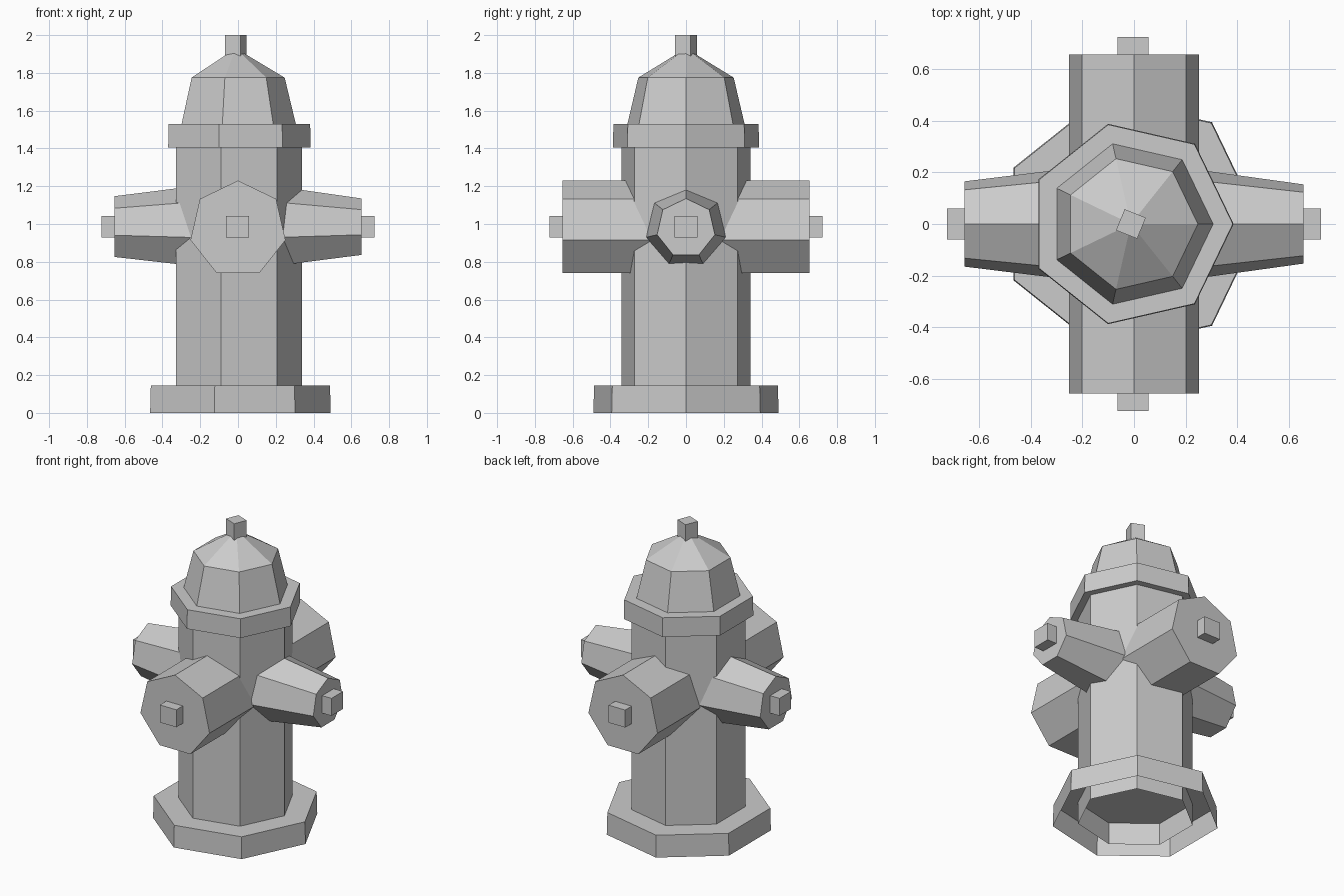
import bpy, bmesh
from math import cos, sin, pi, radians
from mathutils import Vector

if "Cube" in bpy.data.objects:
    bpy.data.objects.remove(bpy.data.objects["Cube"])

UP = Vector((0, 0, 1))
CX = -0.012          # the seven-sided column sits slightly off centre
NOZZLE_Z = 0.972


def finish(name, bm):
    bmesh.ops.recalc_face_normals(bm, faces=bm.faces)
    me = bpy.data.meshes.new(name)
    bm.to_mesh(me)
    bm.free()
    ob = bpy.data.objects.new(name, me)
    bpy.context.collection.objects.link(ob)
    return ob


def hept(name, origin, axis, first, rings, cap_start=True, cap_end=True):
    """Seven-sided loft: rings of (radius, distance along axis); radius 0 is a tip."""
    bm = bmesh.new()
    origin, axis, first = Vector(origin), Vector(axis), Vector(first)
    side = axis.cross(first)
    loops = []
    for r, h in rings:
        n = 7 if r > 0 else 1
        loops.append([bm.verts.new(origin + axis * h
                      + (first * cos(2 * pi * i / 7) + side * sin(2 * pi * i / 7)) * r)
                      for i in range(n)])
    for a, b in zip(loops, loops[1:]):
        for i in range(7):
            j = (i + 1) % 7
            if len(b) == 1:
                bm.faces.new((a[i], a[j], b[0]))
            else:
                bm.faces.new((a[i], a[j], b[j], b[i]))
    if cap_start:
        bm.faces.new(loops[0])
    if cap_end and len(loops[-1]) > 1:
        bm.faces.new(loops[-1])
    return finish(name, bm)


def box(name, centre, size, turn=0):
    bm = bmesh.new()
    bmesh.ops.create_cube(bm, size=1)
    bmesh.ops.scale(bm, vec=size, verts=bm.verts)
    ob = finish(name, bm)
    ob.location = centre
    ob.rotation_euler.z = turn
    return ob


# Upright column: base flange open underneath, open tube, rim and bonnet
column = (CX, 0, 0)
hept("base_flange", column, UP, (1, 0, 0), [(0.503, 0), (0.499, 0.145)], cap_start=False)
hept("barrel", column, UP, (1, 0, 0), [(0.35, 0), (0.35, 1.42)], False, False)
hept("rim", column, UP, (1, 0, 0), [(0.397, 1.405), (0.394, 1.53)])
hept("bonnet", column, UP, (1, 0, 0), [(0.318, 1.53), (0.259, 1.775), (0, 1.93)])
box("top_nut", (CX, 0, 1.94), (0.088, 0.088, 0.12), radians(-22))

# Large straight outlets front and back
for s, label in ((-1, "front"), (1, "back")):
    hept(label + "_outlet", (0, 0, NOZZLE_Z), (0, s, 0), UP,
         [(0.258, 0.1), (0.258, 0.655)])
    box(label + "_outlet_nut", (-0.003, s * 0.68, 0.985), (0.12, 0.085, 0.115))

# Smaller tapered outlets left and right
for s, label, r_end, r_in in ((-1, "left", 0.169, 0.239), (1, "right", 0.157, 0.236)):
    hept(label + "_outlet", (0, 0, NOZZLE_Z + 0.006), (s, 0, 0), UP,
         [(r_in, 0.1), (r_end, 0.655)])
    box(label + "_outlet_nut", (s * 0.68, 0, 0.985), (0.085, 0.12, 0.115))
